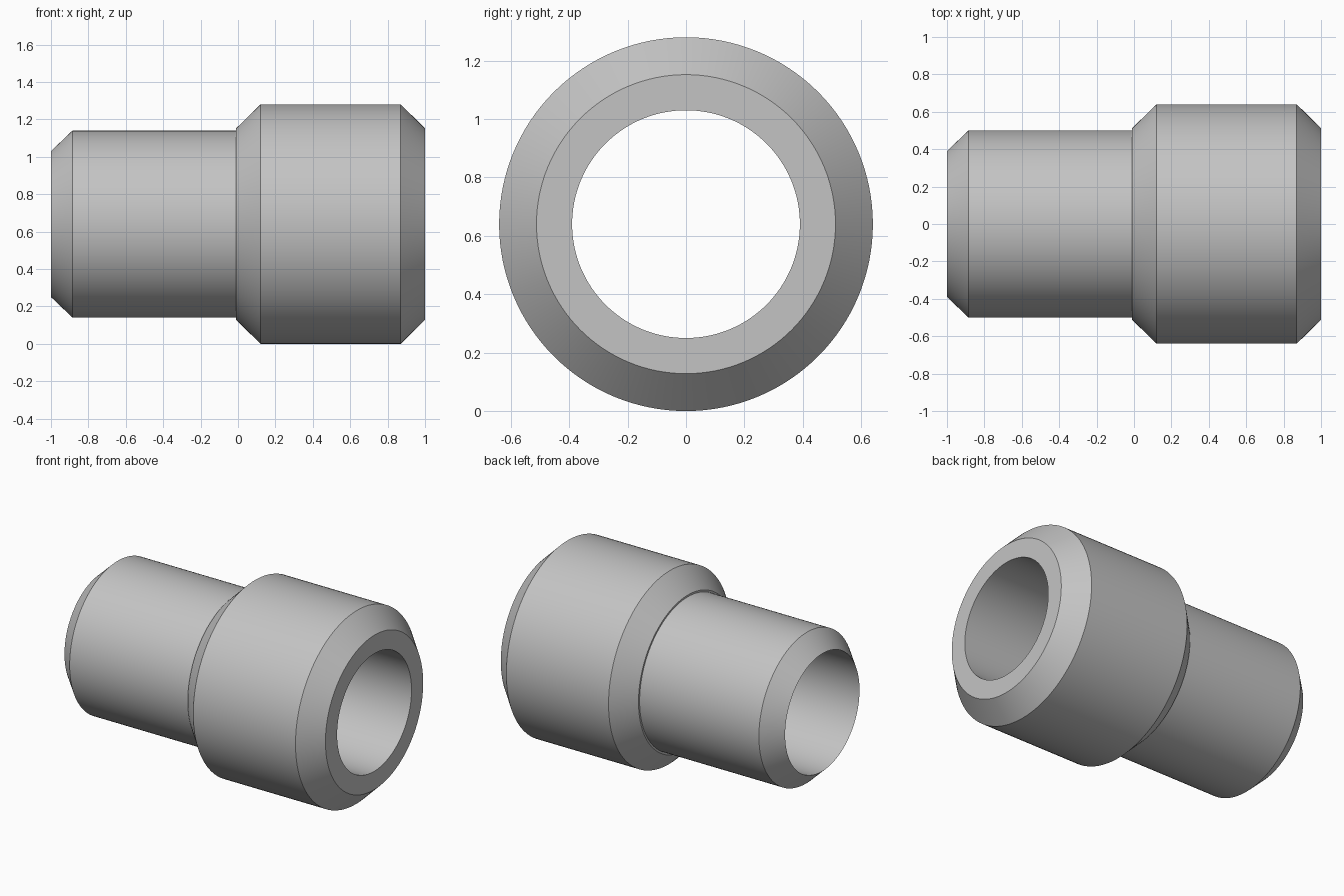
import bpy
import bmesh
import math
from mathutils import Vector, Matrix

cube = bpy.data.objects.get("Cube")
if cube:
    bpy.data.objects.remove(cube, do_unlink=True)

SEGMENTS = 128
AXIS_Z = 0.64
BORE, NECK, SEAT, BODY = 0.39, 0.5, 0.512, 0.64

# Closed half-section: (x, radius)
profile = [
    (-1, BORE), (-0.885, NECK),               # chamfered neck end
    (-0.01, NECK), (-0.01, SEAT),             # small step at the shoulder
    (0.12, BODY), (0.87, BODY),               # wide body between chamfers
    (1, SEAT), (1, BORE),                     # flat ring face
]

# Grey material
grey = bpy.data.materials.new("plain_grey")
grey.use_nodes = True
colour = (0.55, 0.55, 0.55, 1)
grey.diffuse_color = colour
grey.node_tree.nodes["Principled BSDF"].inputs["Base Color"].default_value = colour

# Revolve the section around the x axis; the last edge closes the bore
bm = bmesh.new()
verts = [bm.verts.new((x, 0, r)) for x, r in profile]
edges = [bm.edges.new((a, b)) for a, b in zip(verts, verts[1:] + verts[:1])]
bmesh.ops.spin(bm, geom=verts + edges, cent=Vector(), axis=Vector((1, 0, 0)),
               angle=math.tau, steps=SEGMENTS, use_merge=True)
bmesh.ops.remove_doubles(bm, verts=bm.verts[:], dist=0.0001)
bmesh.ops.recalc_face_normals(bm, faces=bm.faces[:])
bmesh.ops.transform(bm, matrix=Matrix.Translation((0, 0, AXIS_Z)), verts=bm.verts[:])

mesh = bpy.data.meshes.new("stepped_sleeve")
bm.to_mesh(mesh)
bm.free()
mesh.materials.append(grey)
sleeve = bpy.data.objects.new("stepped_sleeve", mesh)
bpy.context.collection.objects.link(sleeve)

# Smooth round surfaces with crisp chamfer edges
bpy.ops.object.select_all(action='DESELECT')
sleeve.select_set(True)
bpy.context.view_layer.objects.active = sleeve
bpy.ops.object.shade_smooth_by_angle(angle=math.radians(30))
